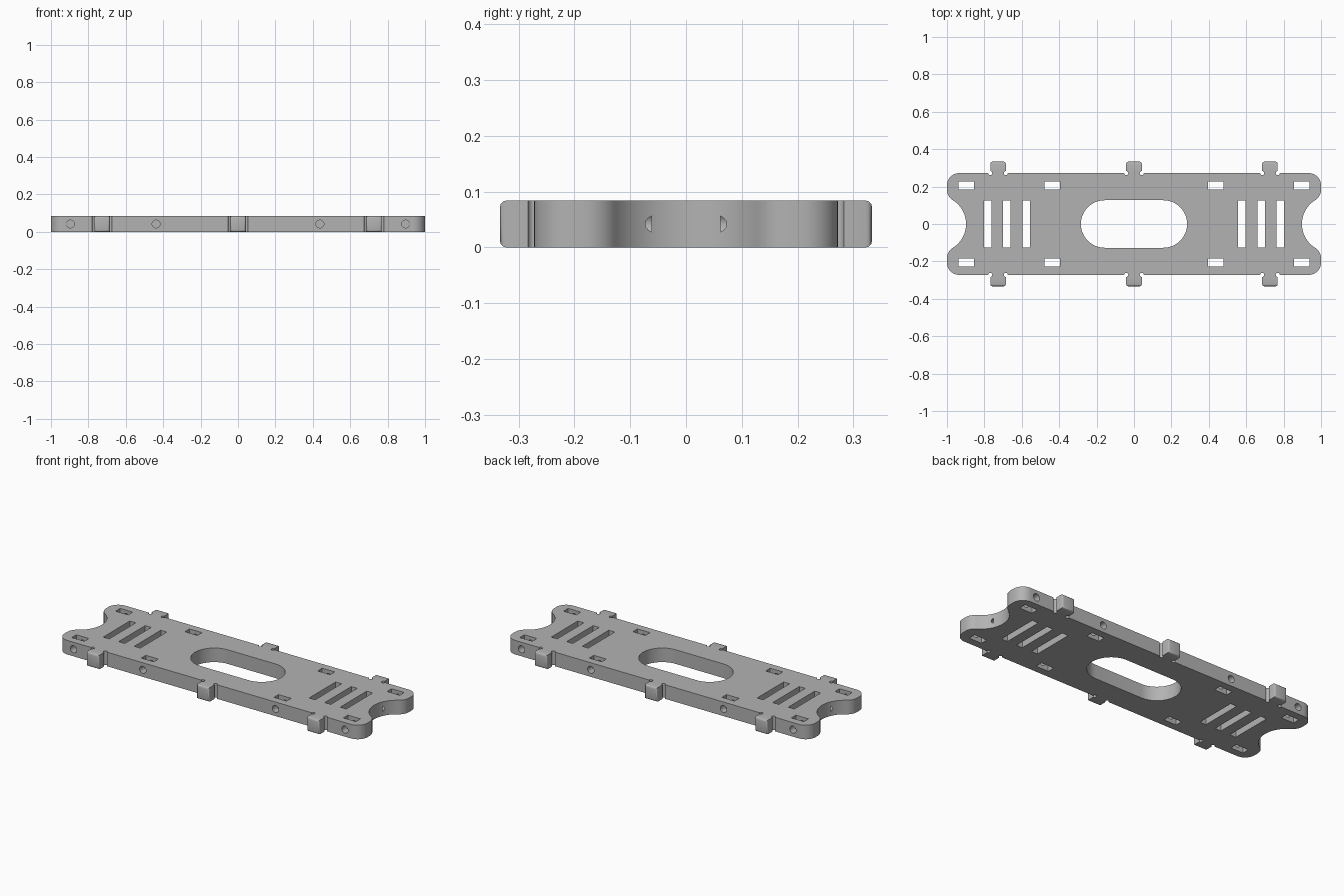
import bpy, bmesh
from math import sin, cos, pi, radians, hypot, atan2
from mathutils import Matrix, Vector

if "Cube" in bpy.data.objects:
    bpy.data.objects.remove(bpy.data.objects["Cube"])

THICK = 0.084
HALF_W = 0.272
LOBE_R = 0.065      # rounded end corners
SCOOP_R = 0.15      # concave cut in each end
SCOOP_X = 0.898
TAB_X = (-0.727, 0, 0.727)

grey = bpy.data.materials.new("plain grey")
grey.use_nodes = True
grey.diffuse_color = (0.45, 0.45, 0.45, 1)
grey.node_tree.nodes["Principled BSDF"].inputs["Base Color"].default_value = (0.45, 0.45, 0.45, 1)


def finish(name, bm):
    bmesh.ops.recalc_face_normals(bm, faces=bm.faces)
    mesh = bpy.data.meshes.new(name)
    bm.to_mesh(mesh)
    bm.free()
    mesh.materials.append(grey)
    obj = bpy.data.objects.new(name, mesh)
    bpy.context.collection.objects.link(obj)
    return obj


def prism(bm, outline, z0, z1):
    face = bm.faces.new([bm.verts.new((x, y, z0)) for x, y in outline])
    top = bmesh.ops.extrude_face_region(bm, geom=[face])["geom"]
    moved = [v for v in top if isinstance(v, bmesh.types.BMVert)]
    bmesh.ops.translate(bm, verts=moved, vec=(0, 0, z1 - z0))


def arc(cx, cy, r, a0, a1, n):
    return [(cx + r * cos(a0 + (a1 - a0) * i / n), cy + r * sin(a0 + (a1 - a0) * i / n))
            for i in range(n + 1)]


def box(bm, centre, size):
    m = Matrix.Translation(centre) @ Matrix.Diagonal((*size, 1))
    return bmesh.ops.create_cube(bm, size=1, matrix=m)["verts"]


def cylinder(bm, centre, r, depth, sides, rot=Matrix()):
    bmesh.ops.create_cone(bm, cap_ends=True, segments=sides, radius1=r, radius2=r,
                          depth=depth, matrix=Matrix.Translation(centre) @ rot)


def apply_boolean(obj, other, operation):
    mod = obj.modifiers.new("cut", "BOOLEAN")
    mod.operation = operation
    mod.solver = "EXACT"
    mod.object = other
    bpy.context.view_layer.objects.active = obj
    bpy.ops.object.modifier_apply(modifier=mod.name)
    bpy.data.objects.remove(other)


# Plate outline: rounded lobes flowing into a scoop at each end
lobe_x = 1 - LOBE_R
scoop_c = SCOOP_X + SCOOP_R
lobe_y = ((SCOOP_R + LOBE_R) ** 2 - (scoop_c - lobe_x) ** 2) ** 0.5
turn = atan2(lobe_y, scoop_c - lobe_x)
quarter = arc(scoop_c, 0, SCOOP_R, pi, pi - turn, 14)
quarter += arc(lobe_x, lobe_y, LOBE_R, -turn, 0, 8)[1:]
quarter += arc(lobe_x, HALF_W - LOBE_R, LOBE_R, 0, pi / 2, 10)
right_end = [(x, -y) for x, y in reversed(quarter[1:])] + quarter
outline = right_end + [(-x, -y) for x, y in right_end]
bm = bmesh.new()
prism(bm, outline, 0, THICK)
plate = finish("mounting_plate", bm)

# Six edge tabs with softened outer faces
bm = bmesh.new()
for x in TAB_X:
    for side in (-1, 1):
        verts = box(bm, (x, side * 0.2915, THICK / 2), (0.083, 0.083, THICK))
        outer = {v for v in verts if v.co.y * side > 0.3}
        edges = [e for e in bm.edges if e.verts[0] in outer and e.verts[1] in outer]
        bmesh.ops.bevel(bm, geom=edges, offset=0.011, segments=3, profile=0.5, affect="EDGES")
apply_boolean(plate, finish("edge_tabs", bm), "UNION")

# Relief notches at the tab roots
bm = bmesh.new()
for x in TAB_X:
    for dx in (-0.0415, 0.0415):
        for side in (-1, 1):
            cylinder(bm, (x + dx, side * HALF_W, THICK / 2), 0.011, 0.2, 16)
apply_boolean(plate, finish("notch_cutter", bm), "DIFFERENCE")

# Central oval, strap slots and nut pockets
bm = bmesh.new()
oval = arc(0.157, 0, 0.127, -pi / 2, pi / 2, 24)
prism(bm, oval + [(-x, -y) for x, y in oval], -0.1, 0.2)
for sx in (-1, 1):
    for x in (0.577, 0.68, 0.782):
        box(bm, (sx * x, 0, 0.04), (0.04, 0.25, 0.3))
    for x in (0.896, 0.438):
        for sy in (-1, 1):
            box(bm, (sx * x, sy * 0.206, 0.04), (0.083, 0.043, 0.3))
apply_boolean(plate, finish("opening_cutter", bm), "DIFFERENCE")

# Bolt holes drilled in from the long sides
bm = bmesh.new()
for x in (-0.896, -0.438, 0.438, 0.896):
    for sy in (-1, 1):
        cylinder(bm, (x, sy * 0.181, THICK / 2), 0.021, 0.238, 24, Matrix.Rotation(pi / 2, 4, "X"))
apply_boolean(plate, finish("bolt_hole_cutter", bm), "DIFFERENCE")

# Smooth the curved walls, keep the rims sharp
bpy.ops.object.select_all(action="DESELECT")
plate.select_set(True)
bpy.context.view_layer.objects.active = plate
bpy.ops.object.shade_smooth_by_angle(angle=radians(32))
